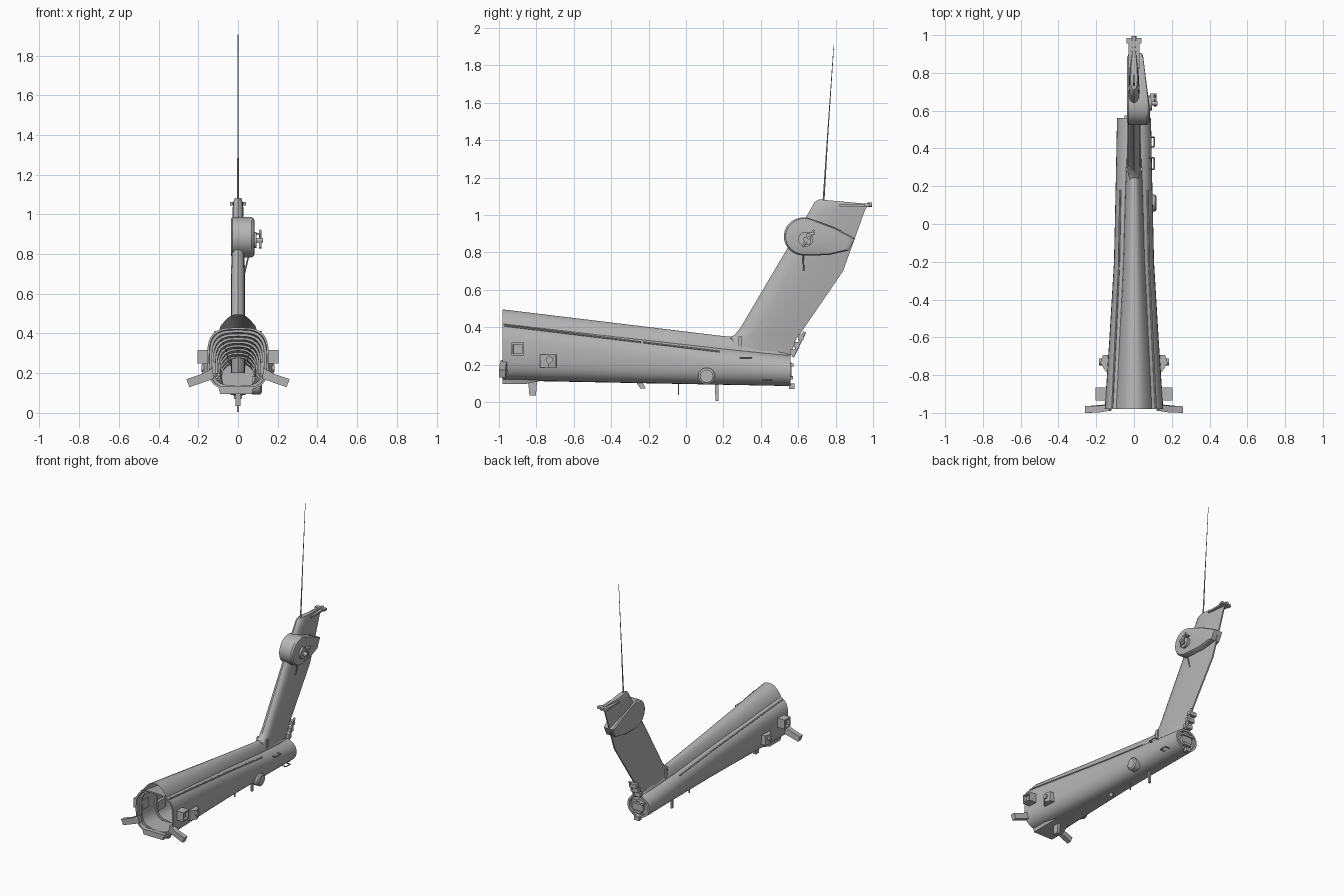
import bpy, bmesh, math
from mathutils import Vector

if "Cube" in bpy.data.objects:
    bpy.data.objects.remove(bpy.data.objects["Cube"])

grey = bpy.data.materials.new("matte grey")
grey.diffuse_color = (0.46, 0.46, 0.46, 1)
grey.use_nodes = True
grey.node_tree.nodes["Principled BSDF"].inputs["Base Color"].default_value = grey.diffuse_color


def make(name, bm, angle=35, recalc=True):
    if recalc:
        bmesh.ops.recalc_face_normals(bm, faces=bm.faces)
    me = bpy.data.meshes.new(name)
    bm.to_mesh(me)
    bm.free()
    me.materials.append(grey)
    ob = bpy.data.objects.new(name, me)
    bpy.context.collection.objects.link(ob)
    bpy.ops.object.select_all(action='DESELECT')
    ob.select_set(True)
    bpy.context.view_layer.objects.active = ob
    bpy.ops.object.shade_smooth_by_angle(angle=math.radians(angle))
    return ob


def loft(name, rings, caps=(True, True), closed=True, angle=35):
    bm = bmesh.new()
    vs = [[bm.verts.new(p) for p in r] for r in rings]
    n = len(vs[0])
    for a, b in zip(vs, vs[1:]):
        for i in range(n if closed else n - 1):
            j = (i + 1) % n
            bm.faces.new((a[i], a[j], b[j], b[i]))
    if caps[0]:
        bm.faces.new(vs[0])
    if caps[1]:
        bm.faces.new(vs[-1])
    return make(name, bm, angle)


def box(name, lo, hi):
    (a, b, c), (d, e, f) = lo, hi
    return loft(name, [[(x, y, z) for x, y in ((a, b), (d, b), (d, e), (a, e))] for z in (c, f)])


def rod(name, p, q, r1, r2=None, sides=12):
    p, q = Vector(p), Vector(q)
    r2 = r1 if r2 is None else r2
    rot = (q - p).to_track_quat('Z', 'Y')
    circ = [Vector((math.cos(t), math.sin(t), 0)) for t in
            (2 * math.pi * i / sides for i in range(sides))]
    return loft(name, [[c + rot @ (v * r) for v in circ] for c, r in ((p, r1), (q, r2))])


def lerp(table, y):
    for (a, u), (b, v) in zip(table, table[1:]):
        if y <= b:
            return u + (v - u) * (y - a) / (b - a)
    return table[-1][1]


# Tail boom sections: squarish at the front, round at the rear
WIDTH = [(-0.98, .155), (-0.6, .13), (-0.2, .106), (0.2, .097), (0.56, .09)]
TOP = [(-0.98, .43), (0.56, .25)]
BOTTOM = [(-0.98, .115), (0.56, .085)]
POWER = [(-0.98, 3.2), (0.56, 2.0)]


def section(y, scale=1.0, n=32):
    w, t, b, p = (lerp(k, y) for k in (WIDTH, TOP, BOTTOM, POWER))
    pts = []
    for i in range(n):
        c, s = math.cos(2 * math.pi * i / n), math.sin(2 * math.pi * i / n)
        pts.append((w * scale * math.copysign(abs(c) ** (2 / p), c), y,
                    (t + b) / 2 + (t - b) / 2 * scale * math.copysign(abs(s) ** (2 / p), s)))
    return pts


# Outer skin, front rim, inner lining and far bulkhead in one sleeve
ys = [-0.98, -0.8, -0.6, -0.4, -0.2, 0, 0.2, 0.4, 0.56]
loft("tail_boom", [section(0.545, .8), section(0.56, .82)] + [section(y) for y in reversed(ys)] +
     [section(y, .94) for y in ys[:-1]] + [section(0.5, .94)])
for i in range(9):
    y = -0.95 + i * 0.165
    loft("inner_frame", [section(y, .95), section(y, .86), section(y + .012, .86),
                         section(y + .012, .95)], (False, False))

# Dorsal spine fairing
SPINE_TOP = [(-0.98, .495), (0.2, .352), (0.32, .345), (0.55, .255)]
SPINE_W = [(-0.98, .1), (-0.2, .06), (0.25, .047), (0.55, .03)]
rings = []
for y in (-0.98, -0.6, -0.2, 0.1, 0.2, 0.32, 0.55):
    t, w, base = lerp(SPINE_TOP, y), lerp(SPINE_W, y), lerp(TOP, y) - .03
    half = [(1, 0), (.88, .4), (.62, .72), (.4, .92), (.18, 1)]
    prof = half + [(-x, h) for x, h in reversed(half)]
    rings.append([(x * w, y, base + h * (t - base)) for x, h in prof])
loft("dorsal_spine", rings, (False, True), closed=False, angle=45)

# Swept fin: height, leading edge, trailing edge, half thickness
rings = []
for z, yl, yt, t in [(.2, .25, .54, .036), (.34, .225, .59, .036), (.36, .262, .608, .036),
                     (.40, .293, .635, .036), (.70, .47, .84, .035), (1.02, .66, .955, .028),
                     (1.06, .687, .968, .024), (1.075, .71, .972, .018)]:
    half = [(0, 0), (.03, .55), (.1, .9), (.25, 1), (.5, .85), (.8, .45), (1, .15)]
    prof = half + [(c, -x) for c, x in reversed(half[1:])]
    rings.append([(x * t, yl + c * (yt - yl), z + (.008 - .024 * c if z > 1.05 else 0))
                  for c, x in prof])
loft("tail_fin", rings, angle=40)

# Fin tip bar, lamp and whip aerial
box("tip_bar", (-.04, .955, 1.045), (.04, .985, 1.062))
box("tip_plate", (-.03, .82, 1.045), (.03, .96, 1.057))
rod("tip_lamp", (0, .97, 1.055), (0, .995, 1.055), .012)
rod("whip_lower", (0, .735, 1.07), (0, .757, 1.42), .005, .003, 8)
rod("whip_upper", (0, .757, 1.42), (0, .79, 1.905), .003, .0015, 8)

# Rotor gearbox: teardrop whose outer face tapers aft
outline = [(.63 + .107 * math.cos(a), .885 + .102 * math.sin(a)) for a in
           (math.radians(72 + i * 198 / 18) for i in range(19))]
outline += [(.76, .785), (.87, .81), (.905, .875), (.80, .93)]
cy, cz = .68, .875
rings = []
for f, s in ((-.036, .9), (-.028, 1), (.068, 1), (.080, .94), (.084, .84)):
    rings.append([(f if f < 0 else f - .105 * max(0, y - .60) * (f / .08),
                   cy + (y - cy) * s, cz + (z - cz) * s) for y, z in outline])
loft("rotor_gearbox", rings, angle=30)
rod("hub_disc", (.06, .64, .87), (.094, .64, .87), .04, sides=24)
rod("hub_shaft", (.09, .64, .87), (.125, .64, .87), .012)
rod("hub_arm", (.112, .625, .83), (.112, .685, .92), .006)
box("hub_bar_lower", (.085, .63, .855), (.118, .655, .863))
box("hub_bar_upper", (.085, .66, .895), (.118, .69, .905))
box("hub_plate", (.108, .645, .84), (.116, .665, .90))
rod("gearbox_strut", (.055, .625, .80), (.032, .63, .70), .004)

# Mirrored side fittings near the front
for s in (-1, 1):
    # Drooping paddles
    quad = [(.13, .225), (.185, .195), (.26, .17), (.245, .13), (.12, .172)]
    loft("front_paddle", [[(s * x, y + .15 * max(0, .2 - x), z) for x, z in quad]
                          for y in (-1.0, -.965)])
    # Recessed box sensor
    rings = []
    for x, k in ((.13, 1), (.205, 1), (.205, .72), (.185, .68)):
        rings.append([(s * x, -.90 + a * .034 * k, .283 + b * .034 * k)
                      for a, b in ((-1, -1), (1, -1), (1, 1), (-1, 1))])
    loft("side_sensor", rings, (True, True))
    # Wedge sensor behind it
    loft("wedge_sensor", [[(s * x, y, z) for x, y in ((.11, -.78), (.15, -.78),
                          (.178, -.735), (.165, -.695), (.11, -.69))] for z in (.185, .255)])
    rod("wedge_lens", (s * .16, -.73, .225), (s * .184, -.73, .225), .018)
    # Cable rails along the shoulder
    for y0, y1 in ((-.97, -.24), (-.23, .18)):
        pts = []
        for y in (y0, y1):
            x = .75 * lerp(WIDTH, y)
            p = lerp(POWER, y)
            t, b = lerp(TOP, y), lerp(BOTTOM, y)
            pts.append((s * x, y, (t + b) / 2 + (t - b) / 2 * (1 - .75 ** p) ** (1 / p) + .003))
        rod("shoulder_rail", pts[0], pts[1], .005, sides=8)

# Belly aerials as tapered blades: centre y, width, sweep, bottom z, thickness
for y, w, sweep, z, t in [(-.82, .05, .0, .035, .012), (.163, .022, .003, .004, .006),
                          (-.04, .006, 0, .038, .004), (-.26, .04, .03, .072, .006)]:
    loft("belly_aerial", [[(a * t, y + d + b * w / 2 * k, h) for a, b in
                           ((-1, -1), (1, -1), (1, 1), (-1, 1))]
                          for h, d, k in ((.125, 0, 1), (z, sweep, .7))])
loft("belly_fairing", [[(x, y, z) for x, z in ((-.10, .135), (-.09, .095), (.07, .095), (.08, .135))]
                       for y in (-.98, -.86)] + [[(x, -.72, .125) for x in (-.06, -.05, .04, .05)]])

# Right side drum, handles and fin capsule
rod("side_drum", (.07, .11, .138), (.112, .11, .138), .045, sides=24)
rod("drum_cap", (.112, .11, .138), (.12, .11, .138), .045, .034, sides=24)
for y0, y1, z in ((.29, .35, .237), (.41, .46, .12)):
    for yy in (y0, y1):
        rod("handle_leg", (.05, yy, z), (.108, yy, z), .004, sides=8)
    rod("handle_grip", (.108, y0, z), (.108, y1, z), .004, sides=8)
for s in (-1, 1):
    box("fin_capsule", (s * .03 - .014, .28, .285), (s * .03 + .014, .30, .35))

# Rear end fittings and fin root hinge
rod("rear_socket", (0, .54, .165), (0, .565, .165), .045, sides=20)
box("rear_lamp", (-.02, .55, .07), (.02, .58, .10))
box("rear_bracket", (-.03, .55, .12), (.03, .572, .14))
box("rear_latch", (-.05, .55, .19), (.05, .575, .205))
for i in range(3):
    box("fin_hinge", (-.03, .555 + .022 * i, .25 + .04 * i), (.03, .585 + .022 * i, .28 + .04 * i))
rod("hinge_tube", (.02, .57, .24), (.02, .635, .375), .008)
